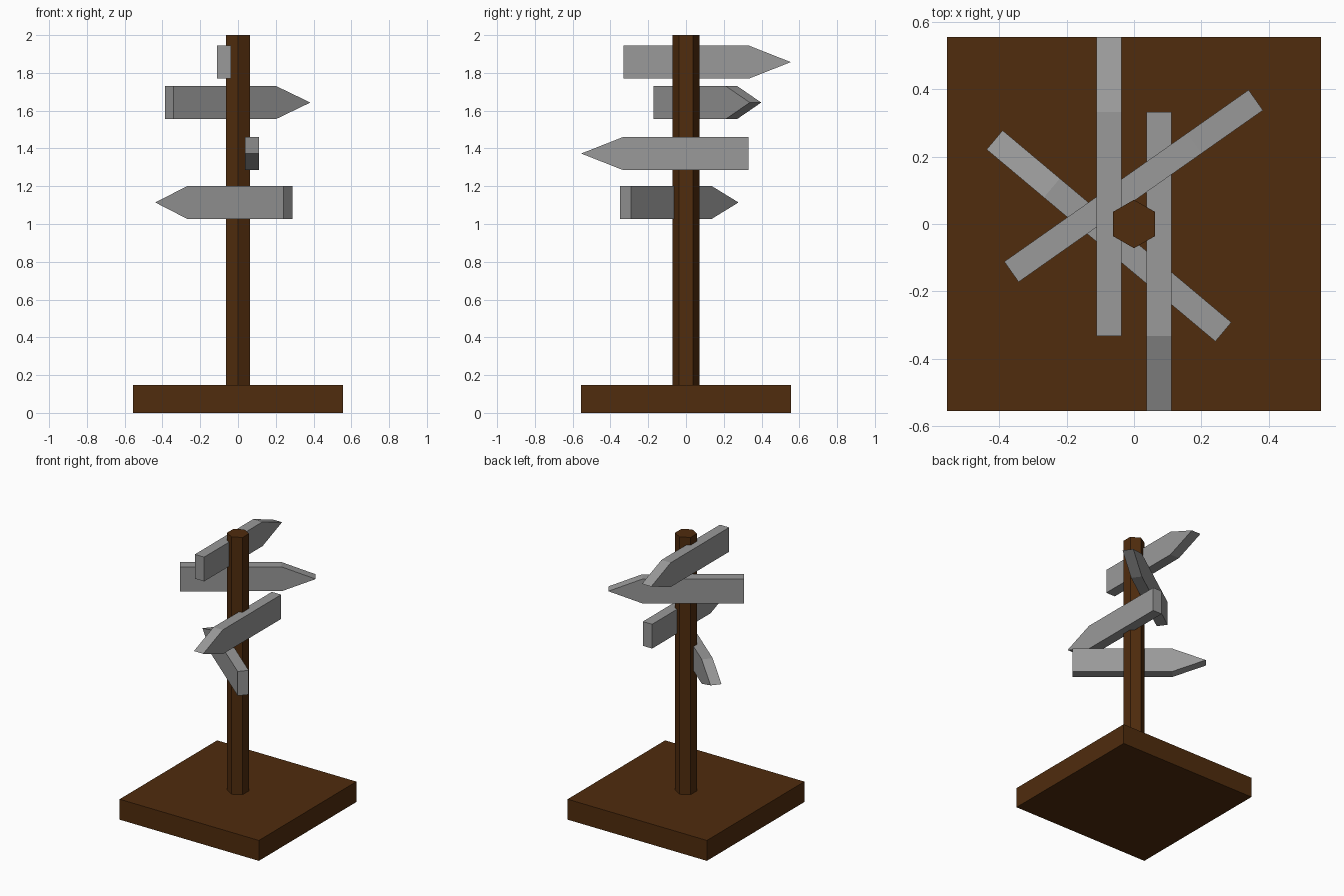
import bpy, bmesh, math
from mathutils import Matrix, Vector

if "Cube" in bpy.data.objects:
    bpy.data.objects.remove(bpy.data.objects["Cube"])


def material(name, rgb):
    m = bpy.data.materials.new(name)
    m.diffuse_color = (*rgb, 1.0)
    m.use_nodes = True
    m.node_tree.nodes["Principled BSDF"].inputs["Base Color"].default_value = m.diffuse_color
    return m


brown = material("dark brown wood", (0.08, 0.025, 0.004))
grey = material("grey board", (0.32, 0.32, 0.32))


def prism(name, profile, depth, mat, matrix=Matrix()):
    """Extrude a flat profile along its local z by depth."""
    bm = bmesh.new()
    face = bm.faces.new([bm.verts.new((x, y, 0)) for x, y in profile])
    ext = bmesh.ops.extrude_face_region(bm, geom=[face])
    verts = [v for v in ext["geom"] if isinstance(v, bmesh.types.BMVert)]
    bmesh.ops.translate(bm, verts=verts, vec=(0, 0, depth))
    bmesh.ops.transform(bm, matrix=matrix, verts=bm.verts)
    bmesh.ops.recalc_face_normals(bm, faces=bm.faces)
    mesh = bpy.data.meshes.new(name)
    bm.to_mesh(mesh)
    bm.free()
    mesh.materials.append(mat)
    obj = bpy.data.objects.new(name, mesh)
    bpy.context.collection.objects.link(obj)
    return obj


# Square base slab
B = 0.555
BASE_H = 0.147
prism("base", [(-B, -B), (B, -B), (B, B), (-B, B)], BASE_H, brown)

# Hexagonal post with corners toward front and back
R = 0.072
hexagon = [(R * math.sin(i * math.pi / 3), R * math.cos(i * math.pi / 3)) for i in range(6)]
prism("post", hexagon, 2.0 - BASE_H, brown, Matrix.Translation((0, 0, BASE_H)))

# Pointed arrow boards
LENGTH, SHOULDER, HALF_H, THICK = 0.887, 0.665, 0.0875, 0.074
arrow = [(0, -HALF_H), (SHOULDER, -HALF_H), (LENGTH, 0), (SHOULDER, HALF_H), (0, HALF_H)]


def sign(name, tail, angle, z):
    """Board standing upright, running from the tail point along the angle."""
    m = (Matrix.Translation(Vector((tail[0], tail[1], z)))
         @ Matrix.Rotation(math.radians(angle), 4, 'Z')
         @ Matrix.Rotation(math.radians(90), 4, 'X')
         @ Matrix.Translation((0, 0, -THICK / 2)))
    prism(name, arrow, THICK, grey, m)


sign("sign_top", (-0.0745, -0.332), 90, 1.857)
sign("sign_upper_middle", (-0.364, -0.142), 35.1, 1.643)
sign("sign_lower_middle", (0.0745, 0.332), -90, 1.373)
sign("sign_bottom", (0.2655, -0.3205), 140, 1.114)
